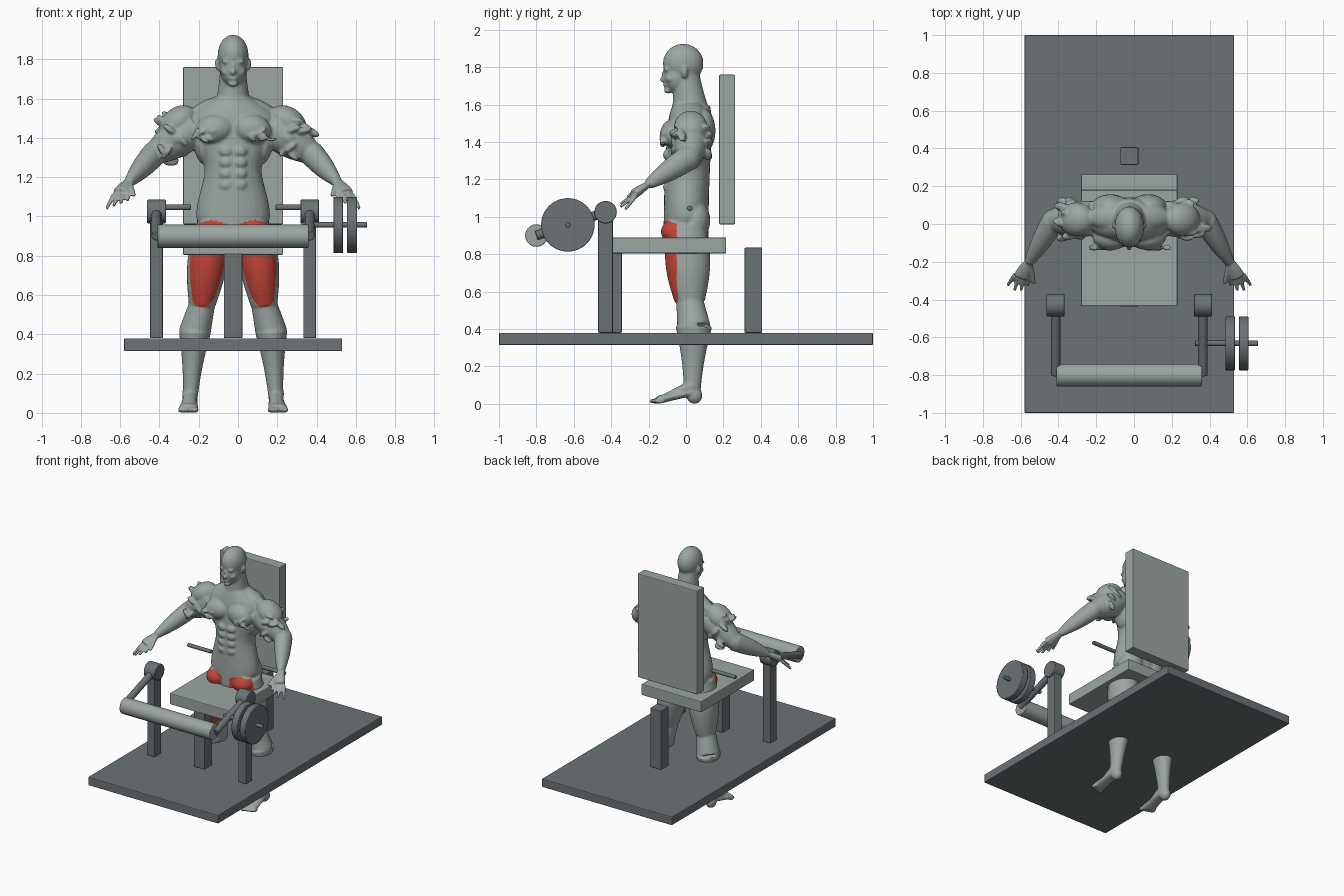
import bpy, bmesh, math, random
from mathutils import Vector, Matrix

cube = bpy.data.objects.get("Cube")
if cube:
    bpy.data.objects.remove(cube)
random.seed(4)


def material(name, red, green, blue):
    mat = bpy.data.materials.new(name)
    mat.use_nodes = True
    mat.diffuse_color = (red, green, blue, 1)
    shader = mat.node_tree.nodes["Principled BSDF"]
    shader.inputs["Base Color"].default_value = mat.diffuse_color
    return mat


PALE = material("pale grey", 0.33, 0.38, 0.36)
DARK = material("dark grey", 0.15, 0.17, 0.18)
RED = material("muscle red", 0.55, 0.06, 0.04)

MIDDLE = -0.025  # centre line of machine and figure
DECK = 0.38      # top of the base plate
SIDES = (("left", 1), ("right", -1))


def add_object(name, mesh_builder, mat):
    mesh = bpy.data.meshes.new(name)
    mesh_builder.to_mesh(mesh)
    mesh_builder.free()
    mesh.materials.append(mat)
    ob = bpy.data.objects.new(name, mesh)
    bpy.context.collection.objects.link(ob)
    return ob


def smooth(ob, degrees):
    bpy.ops.object.select_all(action="DESELECT")
    ob.select_set(True)
    bpy.context.view_layer.objects.active = ob
    bpy.ops.object.shade_smooth_by_angle(angle=math.radians(degrees))


def bevel(ob, width):
    mod = ob.modifiers.new("soft edges", "BEVEL")
    mod.width, mod.segments, mod.limit_method = width, 2, "ANGLE"


def box(name, centre, size, mat):
    bm = bmesh.new()
    place = Matrix.LocRotScale(Vector(centre), None, Vector(size))
    bmesh.ops.create_cube(bm, size=1, matrix=place)
    for face in bm.faces:
        face.smooth = False
    bevel(add_object(name, bm, mat), 0.006)


def post(name, x, y, width, depth, top):
    height = top - DECK
    box(name, (x, y, DECK + height / 2), (width, depth, height), DARK)


def rod(name, start, end, radius, mat):
    start, end = Vector(start), Vector(end)
    axis = end - start
    place = Matrix.LocRotScale((start + end) / 2, axis.to_track_quat("Z", "Y"), None)
    bm = bmesh.new()
    bmesh.ops.create_cone(bm, cap_ends=True, segments=40, radius1=radius, radius2=radius,
                          depth=axis.length, matrix=place)
    ob = add_object(name, bm, mat)
    bevel(ob, 0.004)
    smooth(ob, 35)


def cross_rod(name, centre, length, radius, mat):
    """Rod lying across the machine."""
    half = Vector((length / 2, 0, 0))
    rod(name, Vector(centre) - half, Vector(centre) + half, radius, mat)


# Machine frame
box("base_plate", (MIDDLE, 0, 0.347), (1.11, 2, 0.065), DARK)
box("seat", (MIDDLE, -0.11, 0.847), (0.51, 0.65, 0.085), PALE)
box("backrest", (MIDDLE, 0.22, 1.36), (0.51, 0.085, 0.8), PALE)
post("seat_post", MIDDLE, -0.39, 0.095, 0.095, 0.81)
post("rear_post", MIDDLE, 0.36, 0.095, 0.095, 0.835)

# Mirrored posts, pivots, levers and grips
ROLLER = Vector((MIDDLE, -0.8, 0.9))
PIVOT = Vector((MIDDLE, -0.43, 1.025))
for side, sign in SIDES:
    out = Vector((sign * 0.39, 0, 0))
    post(side + "_post", PIVOT.x + out.x, PIVOT.y, 0.065, 0.08, PIVOT.z)
    cross_rod(side + "_pivot", PIVOT + out, 0.095, 0.06, DARK)
    rod(side + "_lever", PIVOT + out, ROLLER + out, 0.025, DARK)
    cross_rod(side + "_grip", (MIDDLE + sign * 0.315, 0.02, 1.046), 0.2, 0.014, DARK)
cross_rod("leg_roller", ROLLER, 0.77, 0.06, PALE)

# Weights
WEIGHT = Vector((0.49, -0.632, 0.957))
cross_rod("weight_bar", WEIGHT, 0.335, 0.014, DARK)
for name, shift in (("inner", 0.02), ("outer", 0.09)):
    cross_rod(name + "_weight", WEIGHT + Vector((shift, 0, 0)), 0.05, 0.143, DARK)

# Figure helpers: the mirror sign is applied to every x
body = bmesh.new()


def loft(rings, sign=1, sides=28):
    """Rounded tube through rings of (x, y, z, half width, half depth)."""
    rings = [Vector(ring) for ring in rings]
    for _ in range(2):
        finer = [rings[0]]
        for a, b in zip(rings, rings[1:]):
            finer += [a * 0.75 + b * 0.25, a * 0.25 + b * 0.75]
        rings = finer + [rings[-1]]
    centres = [Vector(ring[:3]) for ring in rings]
    loops = []
    for i, ring in enumerate(rings):
        along = (centres[min(i + 1, len(rings) - 1)] - centres[max(i - 1, 0)]).normalized()
        across = (Vector((1, 0, 0)) - along * along.x).normalized()
        deep = along.cross(across)
        loop = []
        for k in range(sides):
            turn = math.tau * k / sides
            p = centres[i] + across * math.cos(turn) * ring[3] + deep * math.sin(turn) * ring[4]
            loop.append(body.verts.new((p.x * sign, p.y, p.z)))
        loops.append(loop)
    for lower, upper in zip(loops, loops[1:]):
        for k in range(sides):
            body.faces.new((lower[k - 1], lower[k], upper[k], upper[k - 1]))
    body.faces.new(loops[0])
    body.faces.new(loops[-1])


def limb(start, end, thick, thin, sign=1, bulge=0, squash=1):
    """Tapered limb with a swelling in the middle."""
    start, end = Vector(start), Vector(end)
    rings = []
    for i in range(7):
        t = i / 6
        radius = thick + (thin - thick) * t + bulge * math.sin(math.pi * t)
        rings.append((*start.lerp(end, t), radius, radius * squash))
    loft(rings, sign)


def blob(x, y, z, radii, sign=1, tilt=0):
    place = (Matrix.Translation((x * sign, y, z)) @ Matrix.Rotation(tilt * sign, 4, "Y")
             @ Matrix.Diagonal((*radii, 1)))
    bmesh.ops.create_uvsphere(body, u_segments=20, v_segments=12, radius=1, matrix=place)


# Torso: half widths at even heights from crotch to collar
WIDTHS = (0.12, 0.19, 0.185, 0.16, 0.14, 0.165, 0.21, 0.23, 0.1)
loft([(0, 0.03 * (i / 8) ** 2, 0.88 + 0.09 * i, width, min(width, 0.12))
      for i, width in enumerate(WIDTHS)])

# Neck, skull, jaw, nose, lips and chin
limb((0, 0.03, 1.52), (0, 0, 1.76), 0.1, 0.065, bulge=-0.005, squash=1.1)
blob(0, -0.015, 1.82, (0.079, 0.109, 0.105))
blob(0, -0.045, 1.75, (0.067, 0.077, 0.09))
blob(0, -0.12, 1.735, (0.014, 0.022, 0.016))
blob(0, -0.115, 1.76, (0.009, 0.015, 0.03))
blob(0, -0.108, 1.702, (0.024, 0.014, 0.01))
blob(0, -0.095, 1.675, (0.026, 0.024, 0.016))

# Joints on the figure's left
HIP, KNEE = Vector((0.11, 0, 0.95)), Vector((0.158, 0.02, 0.55))
CALF, ANKLE = Vector((0.195, 0.042, 0.41)), Vector((0.22, 0.033, 0.05))
SHOULDER, ELBOW = Vector((0.19, 0.03, 1.46)), Vector((0.4, 0.02, 1.32))
WRIST, KNUCKLES = Vector((0.53, -0.2, 1.175)), Vector((0.57, -0.28, 1.12))

for side, sign in SIDES:
    # Brow, cheek and ear
    blob(0.03, -0.106, 1.788, (0.03, 0.014, 0.01), sign)
    blob(0.04, -0.082, 1.737, (0.024, 0.026, 0.018), sign)
    blob(0.08, -0.008, 1.772, (0.012, 0.018, 0.032), sign, 0.15)

    # Chest, shoulder blade, neck slope, flank and buttock
    blob(0.095, -0.07, 1.445, (0.1, 0.068, 0.075), sign, 0.15)
    blob(0.1, 0.09, 1.46, (0.1, 0.068, 0.12), sign)
    blob(0.1, 0.035, 1.56, (0.13, 0.065, 0.045), sign, 0.35)
    blob(0.16, 0.03, 1.37, (0.045, 0.08, 0.11), sign, 0.2)
    blob(0.09, 0.05, 0.98, (0.095, 0.08, 0.11), sign)

    # Belly muscles
    for row in range(4):
        blob(0.036, -0.103, 1.16 + row * 0.057, (0.034, 0.02, 0.027), sign)

    # Thigh, knee, calf and foot
    limb(HIP, KNEE, 0.085, 0.068, sign, bulge=0.024, squash=1.2)
    blob(0.11, -0.05, 0.92, (0.08, 0.085, 0.07), sign)
    blob(KNEE.x, -0.03, 0.59, (0.04, 0.03, 0.05), sign)
    limb(KNEE, CALF, 0.066, 0.081, sign, squash=1.1)
    limb(CALF, ANKLE, 0.081, 0.036, sign, bulge=-0.008, squash=1.2)
    blob(ANKLE.x, 0.045, 0.045, (0.037, 0.043, 0.045), sign)
    limb((ANKLE.x, 0.03, 0.06), (0.228, -0.15, 0.022), 0.04, 0.05, sign, squash=0.45)
    limb((ANKLE.x, 0.04, 0.1), (0.222, -0.1, 0.035), 0.04, 0.03, sign, squash=0.8)
    for toe in range(5):
        blob(0.188 + 0.02 * toe, 0.007 * toe - 0.168, 0.015, (0.013, 0.028, 0.014), sign)

    # Upper arm and forearm
    limb(SHOULDER, ELBOW, 0.09, 0.06, sign, bulge=0.02)
    blob(0.28, 0.025, 1.48, (0.105, 0.09, 0.075), sign, 0.65)
    blob(0.28, 0.02, 1.4, (0.08, 0.1, 0.06), sign, 0.55)
    limb(ELBOW, WRIST, 0.062, 0.026, sign, bulge=0.008, squash=1.1)
    blob(*ELBOW, (0.06, 0.06, 0.06), sign)

    # Torn ridges on the upper arm and chest
    for _ in range(16):
        turn, slide = random.uniform(0, math.tau), random.random() / 10
        blob(0.27 + slide + 0.06 * math.cos(turn), 0.025 + 0.1 * math.sin(turn),
             1.44 - slide + 0.08 * math.cos(turn), (0.04, 0.02, 0.016), sign, random.uniform(-1, 1))
    for _ in range(9):
        blob(random.uniform(0.09, 0.2), -0.125, random.uniform(1.38, 1.44),
             (0.025, 0.018, 0.008), sign, random.uniform(-1, 1))

    # Palm, fanned fingers and thumb
    limb(WRIST, KNUCKLES, 0.026, 0.044, sign, bulge=0.004, squash=0.6)
    for finger in range(4):
        spread = 0.024 * (1.5 - finger)
        root = KNUCKLES + Vector((spread, 0.01, -spread / 4))
        reach = 0.055 + 0.03 * math.sin(math.pi * finger / 3)
        limb(root, root + Vector((0.02 + spread / 2, -reach, -0.06 - spread / 3)), 0.013, 0.009, sign)
    limb(WRIST, (0.503, -0.315, 1.105), 0.018, 0.01, sign)

# Fuse the figure into a single skin
bmesh.ops.recalc_face_normals(body, faces=body.faces)
rough = add_object("figure_rough", body, PALE)
fuse = rough.modifiers.new("fuse", "REMESH")
fuse.mode, fuse.voxel_size = "VOXEL", 0.0075
relax = rough.modifiers.new("relax", "SMOOTH")
relax.factor, relax.iterations = 0.5, 3
graph = bpy.context.evaluated_depsgraph_get()
skin = bpy.data.meshes.new_from_object(rough.evaluated_get(graph))
figure = bpy.data.objects.new("figure", skin)
bpy.context.collection.objects.link(figure)
figure.location.x = MIDDLE
bpy.data.objects.remove(rough)

# Red front thigh muscles, tapering to the knee
skin.materials.clear()
skin.materials.append(PALE)
skin.materials.append(RED)
for face in skin.polygons:
    x, y, z = abs(face.center.x), face.center.y, face.center.z
    bottom = 0.54 + 1.2 * max(0, abs(x - KNEE.x) - 0.025)
    top = 0.985 - 0.3 * abs(x - HIP.x)
    in_front = y < -0.05 + 0.1 * max(0, 0.65 - z)
    face.material_index = int(in_front and x > 0.03 and bottom < z < top)
smooth(figure, 60)
